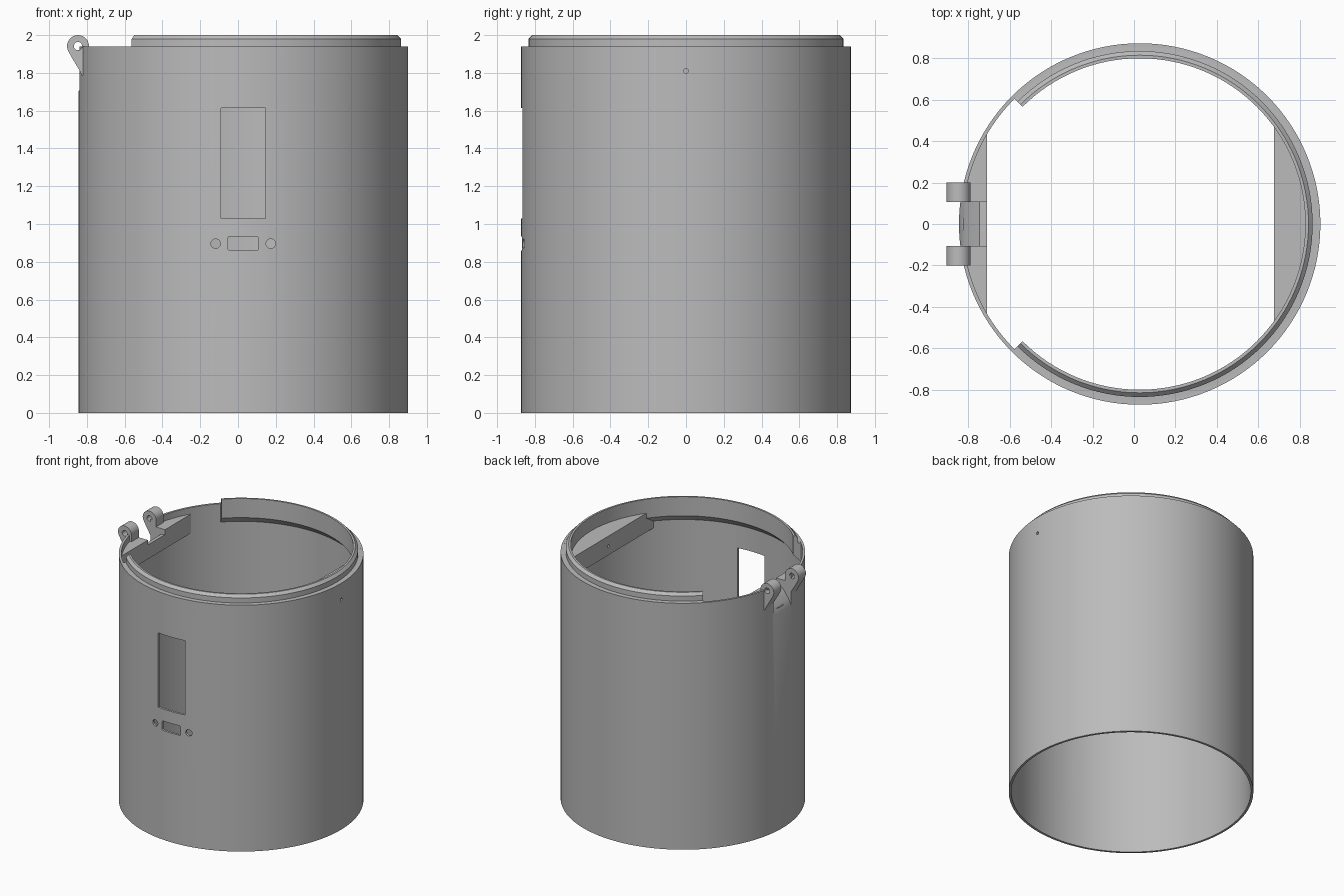
import bpy, bmesh
from math import sin, cos, pi, radians, sqrt, atan2
from mathutils import Vector

if "Cube" in bpy.data.objects:
    bpy.data.objects.remove(bpy.data.objects["Cube"], do_unlink=True)

CX = 0.0275                       # axis of the tube
R_OUT, R_IN, RIM = 0.8725, 0.855, 1.94
SEGMENTS = 128

grey = bpy.data.materials.new("plain_grey")
grey.use_nodes = True
grey.diffuse_color = (0.5, 0.5, 0.5, 1)
grey.node_tree.nodes["Principled BSDF"].inputs["Base Color"].default_value = (0.5, 0.5, 0.5, 1)


def make_object(name, bm):
    bmesh.ops.recalc_face_normals(bm, faces=bm.faces)
    mesh = bpy.data.meshes.new(name)
    bm.to_mesh(mesh)
    bm.free()
    mesh.materials.append(grey)
    obj = bpy.data.objects.new(name, mesh)
    bpy.context.collection.objects.link(obj)
    return obj


def revolve(name, profile, start, steps):
    """Turn an (r, z) outline about the tube axis; a full turn closes up."""
    bm = bmesh.new()
    full = steps == SEGMENTS
    rings = []
    for i in range(steps if full else steps + 1):
        a = start + 2 * pi * i / SEGMENTS
        rings.append([bm.verts.new((CX + r * cos(a), r * sin(a), z)) for r, z in profile])
    n = len(profile)
    for i in range(steps):
        a, b = rings[i], rings[(i + 1) % len(rings)]
        for k in range(n):
            bm.faces.new((a[k], a[(k + 1) % n], b[(k + 1) % n], b[k]))
    if not full:
        bm.faces.new(rings[0])
        bm.faces.new(rings[-1])
    return make_object(name, bm)


def prism(name, outline, axis, low, high):
    """Extrude a 2D outline along x, y or z."""
    place = {"x": lambda u, v, w: (w, u, v),
             "y": lambda u, v, w: (u, w, v),
             "z": lambda u, v, w: (u, v, w)}[axis]
    bm = bmesh.new()
    face = bm.faces.new([bm.verts.new(place(u, v, low)) for u, v in outline])
    new = bmesh.ops.extrude_face_region(bm, geom=[face])["geom"]
    shift = Vector(place(0, 0, high - low))
    bmesh.ops.translate(bm, vec=shift, verts=[g for g in new if isinstance(g, bmesh.types.BMVert)])
    return make_object(name, bm)


def arc(u, v, r, start, end, steps):
    return [(u + r * cos(radians(start + (end - start) * i / steps)),
             v + r * sin(radians(start + (end - start) * i / steps))) for i in range(steps + 1)]


def circle(u, v, r, steps=24):
    return arc(u, v, r, 0, 360, steps)[:-1]


def rectangle(u0, u1, v0, v1):
    return [(u0, v0), (u1, v0), (u1, v1), (u0, v1)]


def cut(target, cutter):
    cutter.hide_render = True
    mod = target.modifiers.new("cut", "BOOLEAN")
    mod.operation, mod.solver, mod.object = "DIFFERENCE", "EXACT", cutter
    bpy.ops.object.select_all(action="DESELECT")
    bpy.context.view_layer.objects.active = target
    target.select_set(True)
    bpy.ops.object.modifier_apply(modifier=mod.name)
    bpy.data.objects.remove(cutter, do_unlink=True)


# Tube wall
wall = revolve("tube_wall", [(R_IN, 0), (R_OUT, 0), (R_OUT, RIM), (R_IN, RIM)], 0, SEGMENTS)

# Raised lip, open for a quarter turn around the hinge
lip = revolve("rim_lip", [(0.857, 1.793), (0.80, 1.85), (0.80, 2.0), (0.815, 2.0),
                          (0.835, 1.98), (0.835, RIM), (0.857, RIM - 0.001)],
              radians(-135), SEGMENTS * 3 // 4)


# Solid ledges filling a slice of the tube on each side
def ledge(name, chord_x, side):
    r = 0.86
    half = math_angle = atan2(sqrt(r * r - (chord_x - CX) ** 2), abs(chord_x - CX))
    turn = 0 if side > 0 else 180
    deg = half * 180 / pi
    return prism(name, arc(CX, 0, r, turn - deg, turn + deg, 32), "z", 1.74, 1.89)


left_ledge = ledge("left_ledge", 0.675, 1)
hinge_ledge = ledge("hinge_ledge", -0.71, -1)

# Front window, socket slot and screw holes
cut(wall, prism("window_cutter", rectangle(-0.09, 0.145, 1.03, 1.615), "y", -1, -0.6))
slot = []
for u, v, a in ((0.097, 0.925, 0), (-0.043, 0.925, 90), (-0.043, 0.87, 180), (0.097, 0.87, 270)):
    slot += arc(u, v, 0.01, a, a + 90, 4)
cut(wall, prism("slot_cutter", slot, "y", -1, -0.6))
for side in (-1, 1):
    cut(wall, prism("screw_cutter", circle(CX + side * 0.146, 0.896, 0.025), "y", -1, -0.6))

# Pin hole through the left wall and ledge
for part in (wall, left_ledge):
    cut(part, prism("pin_cutter", circle(0, 1.81, 0.012, 12), "x", 0.5, 1))

# Scooped clearance between the hinge lugs
scoop = [(-0.95, 1.6), (-0.845, 1.70), (-0.82, 1.752), (-0.785, 1.805), (-0.745, 1.845),
         (-0.69, 1.855), (-0.69, 2.1), (-0.95, 2.1)]
for part in (wall, hinge_ledge):
    cut(part, prism("scoop_cutter", scoop, "y", -0.107, 0.107))

# Teardrop hinge lugs with pin holes
lugs = []
PIN_X, PIN_Z = -0.847, 1.942
for name, low in (("front_hinge_lug", -0.2), ("back_hinge_lug", 0.107)):
    outline = arc(PIN_X, PIN_Z, 0.058, 0, 205, 24)
    outline += [(-0.882, 1.885), (-0.855, 1.84), (-0.836, 1.808), (-0.826, 1.785),
                (-0.815, 1.785), (-0.789, 1.85)]
    lug = prism(name, outline, "y", low, low + 0.093)
    cut(lug, prism("lug_cutter", circle(PIN_X, PIN_Z, 0.022), "y", -0.5, 0.5))
    lugs.append(lug)

# Smooth the curved faces, keep edges sharp
bpy.ops.object.select_all(action="DESELECT")
for obj in [wall, lip, left_ledge, hinge_ledge] + lugs:
    obj.select_set(True)
bpy.context.view_layer.objects.active = wall
bpy.ops.object.shade_smooth_by_angle(angle=radians(30))
